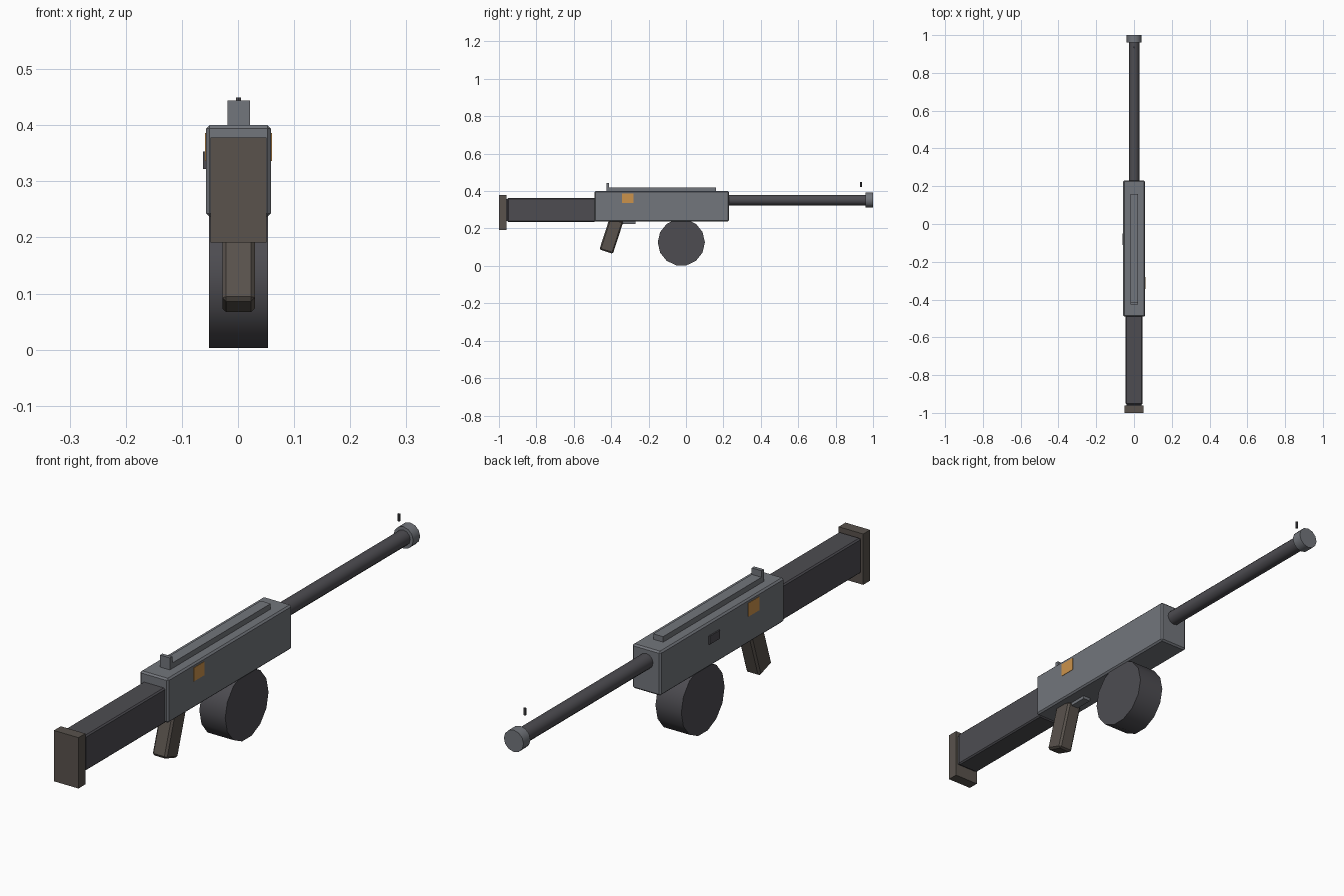
import bpy
from math import radians

if "Cube" in bpy.data.objects:
    bpy.data.objects.remove(bpy.data.objects["Cube"])

CX = 0.001  # body axis sits slightly right because of the left-hand button


def material(name, rgb):
    m = bpy.data.materials.new(name)
    m.diffuse_color = (*rgb, 1)
    m.use_nodes = True
    m.node_tree.nodes["Principled BSDF"].inputs["Base Color"].default_value = m.diffuse_color
    return m


steel = material("steel", (0.17, 0.18, 0.20))
dark = material("dark_metal", (0.075, 0.073, 0.083))
wood = material("wood", (0.10, 0.085, 0.073))
amber = material("amber", (0.60, 0.29, 0.07))


def box(name, x, y, z, mat, bevel=0, tilt=0):
    """Box from (min, max) ranges, x relative to the body axis."""
    centre = ((x[0] + x[1]) / 2 + CX, sum(y) / 2, sum(z) / 2)
    bpy.ops.mesh.primitive_cube_add(size=1, location=centre)
    o = bpy.context.object
    o.name = name
    o.scale = (x[1] - x[0], y[1] - y[0], z[1] - z[0])
    bpy.ops.object.transform_apply(location=False, rotation=False, scale=True)
    o.rotation_euler.x = radians(tilt)
    if bevel:
        b = o.modifiers.new("bevel", 'BEVEL')
        b.width, b.segments = bevel, 1
    o.data.materials.append(mat)
    return o


def cylinder(name, sides, r, length, loc, rot, mat, smooth=False):
    bpy.ops.mesh.primitive_cylinder_add(vertices=sides, radius=r, depth=length,
                                        location=loc, rotation=rot)
    o = bpy.context.object
    o.name = name
    o.data.materials.append(mat)
    if smooth:
        bpy.ops.object.shade_smooth_by_angle(angle=radians(40))
    return o


# Receiver with top rail and rear sight
box("receiver", (-0.058, 0.058), (-0.49, 0.23), (0.237, 0.40), steel, 0.006)
box("top_rail", (-0.02, 0.02), (-0.42, 0.16), (0.395, 0.42), steel)
box("rear_sight", (-0.02, 0.02), (-0.426, -0.412), (0.40, 0.444), steel)

# Stock and butt plate
box("stock", (-0.045, 0.045), (-0.955, -0.485), (0.234, 0.364), dark, 0.005)
box("butt_plate", (-0.05, 0.05), (-1.0, -0.96), (0.191, 0.378), wood)
box("butt_joint", (-0.04, 0.04), (-0.962, -0.95), (0.24, 0.358), dark)

# Barrel, muzzle ring and front sight post
along_y = (radians(90), 0, 0)
cylinder("barrel", 12, 0.028, 0.76, (CX, 0.59, 0.352), along_y, dark, True)
cylinder("muzzle", 12, 0.04, 0.04, (CX, 0.98, 0.352), along_y, steel, True)
cylinder("front_sight", 6, 0.005, 0.026, (CX, 0.935, 0.436), (0, 0, 0), dark)

# Drum magazine
cylinder("drum_magazine", 14, 0.126, 0.105, (CX, -0.025, 0.126),
         (0, radians(90), 0), dark, True)

# Tilted grip and trigger block
box("grip", (-0.029, 0.029), (-0.437, -0.361), (0.072, 0.252), wood, 0.007, tilt=-18)
box("trigger_block", (-0.015, 0.015), (-0.36, -0.27), (0.225, 0.245), steel)

# Side markers on both faces and the button on the left
box("side_marker", (-0.0595, 0.0595), (-0.343, -0.28), (0.336, 0.386), amber)
box("side_button", (-0.063, -0.05), (-0.11, -0.05), (0.322, 0.353), dark)
